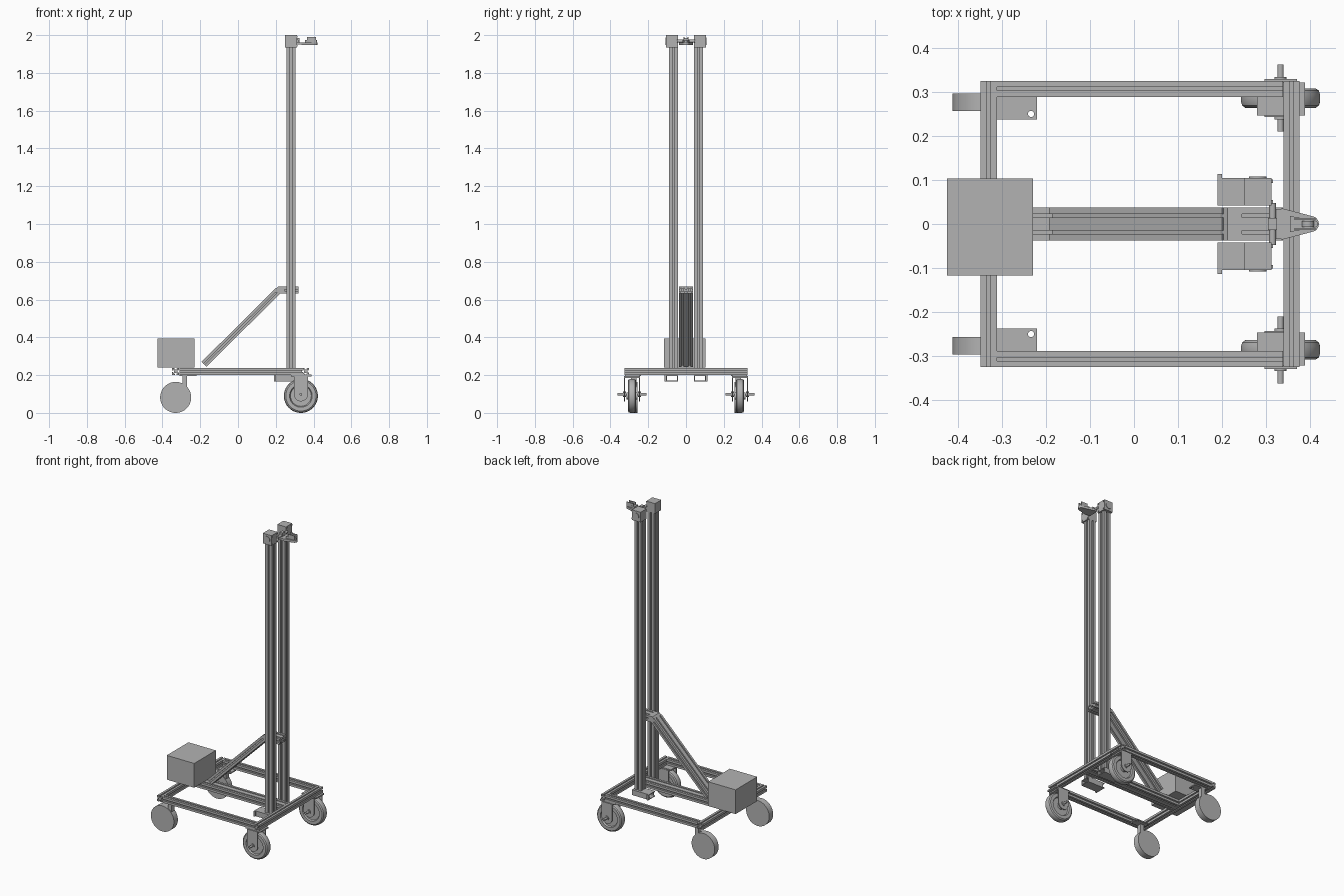
import bpy, bmesh, math
from mathutils import Vector, Matrix

if "Cube" in bpy.data.objects:
    bpy.data.objects.remove(bpy.data.objects["Cube"])

grey = bpy.data.materials.new("plain_grey")
grey.use_nodes = True
COLOUR = (0.45, 0.45, 0.45, 1)
grey.diffuse_color = COLOUR
grey.node_tree.nodes["Principled BSDF"].inputs["Base Color"].default_value = COLOUR


def finish(name, bm, smooth=False):
    bmesh.ops.recalc_face_normals(bm, faces=bm.faces)
    mesh = bpy.data.meshes.new(name)
    bm.to_mesh(mesh)
    bm.free()
    mesh.materials.append(grey)
    ob = bpy.data.objects.new(name, mesh)
    bpy.context.collection.objects.link(ob)
    if smooth:
        bpy.ops.object.select_all(action='DESELECT')
        bpy.context.view_layer.objects.active = ob
        ob.select_set(True)
        bpy.ops.object.shade_smooth_by_angle(angle=math.radians(35))
    return ob


def prism(name, ring, depth, smooth=False):
    """Close a ring of 3D points and extrude it along depth."""
    bm = bmesh.new()
    face = bm.faces.new([bm.verts.new(p) for p in ring])
    out = bmesh.ops.extrude_face_region(bm, geom=[face])["geom"]
    bmesh.ops.translate(bm, vec=Vector(depth),
                        verts=[g for g in out if isinstance(g, bmesh.types.BMVert)])
    bm.faces.ensure_lookup_table()
    if face.is_valid and all(len(e.link_faces) > 2 for e in face.edges):
        bm.faces.remove(face)
    return finish(name, bm, smooth)


def box(name, x, y, z):
    ring = [(x[0], y[0], z[0]), (x[1], y[0], z[0]), (x[1], y[1], z[0]), (x[0], y[1], z[0])]
    return prism(name, ring, (0, 0, z[1] - z[0]))


# Slotted aluminium bar: one side of the section, turned four times
SIDE = [(-1, -1), (-.22, -1), (-.22, -.78), (-.5, -.78), (-.25, -.48),
        (.25, -.48), (.5, -.78), (.22, -.78), (.22, -1)]


def bar(name, a, b, size):
    a, b = Vector(a), Vector(b)
    d = (b - a).normalized()
    u = Vector((1, 0, 0)) if abs(d.y) > .9 else Vector((0, 1, 0))
    v = d.cross(u)
    ring = []
    for k in range(4):
        turn = Matrix.Rotation(k * math.pi / 2, 2)
        for p in SIDE:
            q = turn @ Vector(p) * size / 2
            ring.append(a + u * q.x + v * q.y)
    return prism(name, ring, b - a)


def lathe(name, centre, profile, steps=48):
    """Turn (radius, y offset) points around an axis parallel to y."""
    bm = bmesh.new()
    vs = [bm.verts.new((r, y, 0)) for r, y in profile]
    es = [bm.edges.new(p) for p in zip(vs, vs[1:])]
    bmesh.ops.spin(bm, geom=vs + es, axis=(0, 1, 0), cent=(0, 0, 0),
                   angle=math.tau, steps=steps)
    bmesh.ops.remove_doubles(bm, verts=bm.verts, dist=1e-5)
    bmesh.ops.translate(bm, verts=bm.verts, vec=centre)
    return finish(name, bm, True)


def rod(name, centre, r, half):
    return lathe(name, centre, [(0, -half), (r, -half), (r, half), (0, half)], 24)


T = 0.037           # frame bar size
ZF = 0.22           # frame centre height

# Base frame
bar("rear_cross_bar", (-.33, -.325, ZF), (-.33, .325, ZF), T)
bar("front_cross_bar", (.358, -.325, ZF), (.358, .325, ZF), T)

for s, side in ((1, "left"), (-1, "right")):
    def sbox(name, x, y, z):
        return box(side + name, x, sorted((s * y[0], s * y[1])), z)

    bar(side + "_side_bar", (-.311, s * .307, ZF), (.339, s * .307, ZF), T)
    # Doubled centre bar and diagonal brace
    h = s * T / 2
    bar(side + "_centre_bar", (-.311, h, ZF), (.339, h, ZF), T)
    bar(side + "_brace", (-.18, h, .257), (.213, h, .648), T)
    bar(side + "_brace_head", (.243, h, .65), (.32, h, .65), T)

    # Mast with its end caps
    bar(side + "_mast", (.28, s * .066, .2), (.28, s * .066, 1.94), .048)
    sbox("_mast_cap", (.25, .312), (.042, .105), (1.935, 2))
    rod(side + "_cap_bearing", (.281, s * .105, 1.968), .02, .003)
    for dy in (.05, .097):
        for dz in (1.943, 1.992):
            sbox("_cap_screw", (.311, .316), (dy - .004, dy + .004), (dz - .004, dz + .004))

    # Open channel below the mast
    sbox("_channel_floor", (.19, .312), (.042, .105), (.166, .171))
    sbox("_channel_roof", (.19, .312), (.042, .105), (.195, .2))
    sbox("_channel_wall", (.2, .312), (.1, .105), (.171, .195))
    sbox("_channel_inner_wall", (.2, .312), (.042, .047), (.171, .195))
    sbox("_channel_flange", (.19, .2), (.1, .114), (.166, .2))

    # Rear wheel, stem and mounting plate with a bolt hole
    lathe(side + "_rear_wheel", (-.33, s * .277, .082),
          [(0, -.02), (.082, -.02), (.082, .02), (0, .02)], 64)
    sbox("_rear_stem", (-.295, -.27), (.262, .292), (.1, .2))
    plate = sbox("_rear_plate", (-.311, -.22), (.237, .292), (.194, .201))
    hole = [(-.234 + .007 * math.cos(k * math.tau / 20),
             s * .25 + .007 * math.sin(k * math.tau / 20), .18) for k in range(20)]
    cutter = prism(side + "_hole_cutter", hole, (0, 0, .04))
    cutter.hide_render = True
    cutter.hide_viewport = True
    cut = plate.modifiers.new("bolt_hole", 'BOOLEAN')
    cut.operation = 'DIFFERENCE'
    cut.object = cutter

    # Front wheel with rounded tyre and recessed hub
    cx, cy, cz = .333, s * .286, .09
    half = [(0, .03), (.018, .03), (.018, .014), (.055, .014), (.06, .022),
            (.08, .022), (.087, .017), (.09, .008)]
    lathe(side + "_front_wheel", (cx, cy, cz),
          half + [(r, -y) for r, y in reversed(half)], 64)
    rod(side + "_front_axle", (cx, cy, cz + .008), .007, .076)
    # Fork legs with round lower ends
    for y0 in (.243, .323):
        arc = [(cx + .037 * math.cos(t), cz + .008 + .037 * math.sin(t))
               for t in (math.pi + k * math.pi / 16 for k in range(17))]
        outline = [(cx - .037, .195)] + arc + [(cx + .037, .195)]
        prism(side + "_fork_leg", [(x, s * y0, z) for x, z in outline],
              (0, s * .006, 0), True)
        rod(side + "_axle_nut", (cx, s * (y0 + .003), cz + .008), .014, .008)
    sbox("_fork_bridge", (.296, .37), (.243, .329), (.185, .193))
    sbox("_caster_plate", (.28, .388), (.246, .322), (.193, .202))

# Corner block joining brace and brace head
corner = [(.2, .655), (.213, .6685), (.245, .6685), (.245, .6315), (.226, .6315), (.195, .64)]
prism("brace_corner", [(x, -T, z) for x, z in corner], (0, 2 * T, 0))

# Battery box
box("rear_box", (-.425, -.23), (-.117, .103), (.239, .395))

# Tapered nose bracket with rounded tip at the mast top
def nose(grow):
    tip = [(.402 + (.018 + grow) * math.cos(t), (.018 + grow) * math.sin(t))
           for t in (-math.pi / 2.3 + k * math.pi / 2.3 / 6 for k in range(13))]
    return [(.335, -.036 - grow)] + tip + [(.335, .036 + grow)]

prism("nose_plate", [(x, y, 1.947) for x, y in nose(0)], (0, 0, .015))
prism("nose_top", [(.355 + (x - .335) * .74, y * .5, 1.962) for x, y in nose(0)], (0, 0, .012))
for s in (1, -1):
    box("pulley_cheek", (.365, .412), sorted((s * .009, s * .014)), (1.962, 1.99))
rod("nose_pulley", (.395, 0, 1.972), .014, .007)
box("nose_neck", (.31, .34), (-.034, .034), (1.95, 1.962))
rod("mast_shaft", (.315, 0, 1.968), .008, .048)
box("shaft_block", (.305, .325), (-.014, .014), (1.952, 1.986))
